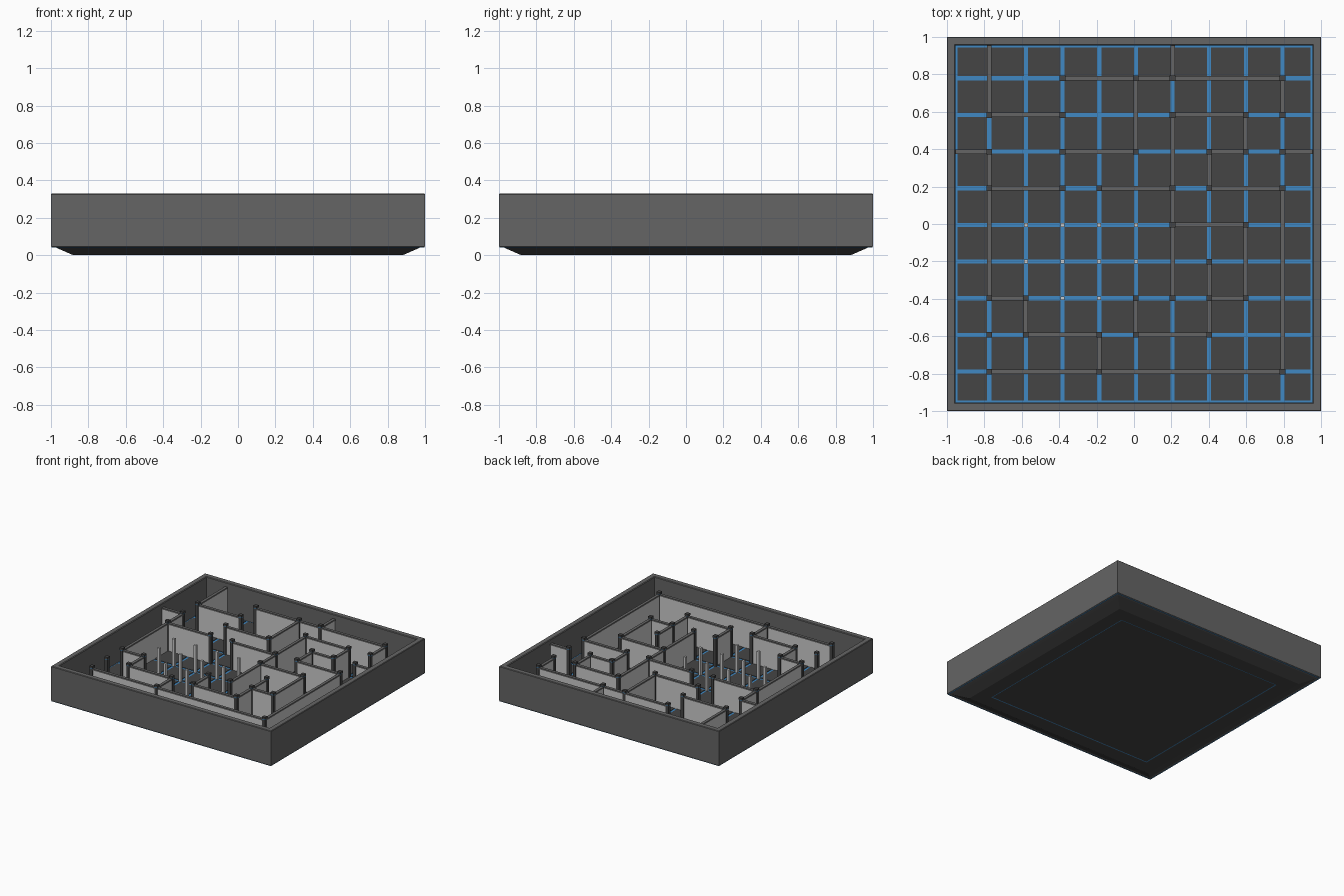
import bpy, bmesh

if "Cube" in bpy.data.objects:
    bpy.data.objects.remove(bpy.data.objects["Cube"])

def material(name, col):
    m = bpy.data.materials.new(name)
    m.diffuse_color = (*col, 1)
    m.use_nodes = True
    m.node_tree.nodes["Principled BSDF"].inputs["Base Color"].default_value = m.diffuse_color
    return m

DARK = material("dark_grey", (0.06, 0.06, 0.06))
MID = material("mid_grey", (0.13, 0.13, 0.13))
BLUE = material("blue", (0.05, 0.25, 0.55))

def finish(name, bm, mat=None):
    bmesh.ops.recalc_face_normals(bm, faces=bm.faces)
    me = bpy.data.meshes.new(name)
    bm.to_mesh(me)
    bm.free()
    ob = bpy.data.objects.new(name, me)
    bpy.context.collection.objects.link(ob)
    if mat:
        me.materials.append(mat)
    return ob

def boxes(name, items, mat=None):
    """items: (x0, x1, y0, y1, z0, z1)"""
    bm = bmesh.new()
    for x0, x1, y0, y1, z0, z1 in items:
        vs = bmesh.ops.create_cube(bm, size=1)["verts"]
        for v in vs:
            v.co = ((x0 + x1) / 2 + v.co.x * (x1 - x0),
                    (y0 + y1) / 2 + v.co.y * (y1 - y0),
                    (z0 + z1) / 2 + v.co.z * (z1 - z0))
    return finish(name, bm, mat)

def square_loft(name, profile, mat=None, cap=False, closed=False):
    """Sweeps (half width, z) points around a square."""
    bm = bmesh.new()
    rings = [[bm.verts.new((sx * h, sy * h, z)) for sx, sy in
              ((-1, -1), (1, -1), (1, 1), (-1, 1))] for h, z in profile]
    pairs = list(zip(rings, rings[1:]))
    if closed:
        pairs.append((rings[-1], rings[0]))
    for a, b in pairs:
        for k in range(4):
            n = (k + 1) % 4
            bm.faces.new((a[k], a[n], b[n], b[k]))
    if cap:
        bm.faces.new(rings[0])
        bm.faces.new(rings[-1])
    return finish(name, bm, mat)

# Tray: chamfered base, outer wall, trim lines
IN, FLOOR, WALL, POST = 0.955, 0.068, 0.295, 0.315
square_loft("base", [(0.76, 0.002), (0.765, 0), (0.88, 0), (0.96, 0.035),
                     (0.975, 0.042), (0.975, 0.06)], DARK, cap=True)
square_loft("base_inlay", [(0.755, 0.0015), (0.762, 0.0005)], BLUE)
square_loft("outer_wall", [(0.96, 0.042), (0.995, 0.042), (1, 0.047), (1, 0.326),
                           (0.996, 0.33), (0.96, 0.33), (IN, 0.325), (IN, 0.042)],
            MID, closed=True)
square_loft("lower_trim", [(0.99, 0.0405), (0.996, 0.0405), (0.996, 0.043),
                           (0.99, 0.043)], BLUE, closed=True)

# Floor: blue sheet under a ten by ten set of tiles
X = [-IN] + [0.01 + 0.196 * i for i in range(-4, 5)] + [IN]
Y = [IN] + [-0.005 - 0.196 * j for j in range(-4, 5)] + [-IN]
boxes("floor_glow", [(-IN, IN, -IN, IN, 0.055, FLOOR - 0.004)], BLUE)
G = 0.011
boxes("floor_tiles", [(X[i] + G, X[i + 1] - G, Y[j + 1] + G, Y[j] - G, 0.056, FLOOR)
                      for i in range(10) for j in range(10)], DARK)

# Maze walls: (grid line, start, end), line 0 and 10 are the outer wall
vertical = [(1, 0, 2), (1, 3, 7), (2, 7, 8), (4, 8, 9), (5, 1, 3), (5, 7, 8),
            (6, 0, 1), (6, 2, 4), (6, 4, 7), (7, 3, 4), (7, 6, 8), (8, 2, 3),
            (8, 5, 7), (9, 1, 2), (9, 4, 9)]
horizontal = [(1, 3, 9), (2, 1, 3), (2, 6, 8), (3, 0, 1), (3, 3, 5), (3, 7, 8),
              (3, 9, 10), (4, 1, 3), (4, 4, 6), (4, 7, 9), (5, 6, 8), (7, 1, 2),
              (7, 7, 8), (8, 2, 4), (8, 5, 7), (9, 1, 9)]

def run(w, z0, z1):
    return ([(X[c] - w, X[c] + w, Y[b], Y[a], z0, z1) for c, a, b in vertical] +
            [(X[a], X[b], Y[r] - w, Y[r] + w, z0, z1) for r, a, b in horizontal])

boxes("maze_walls", run(0.009, 0.06, WALL - 0.01))
boxes("wall_rails", run(0.012, WALL - 0.012, WALL), MID)

# Dark posts where walls end or turn, plus one free post
nodes = {(c, j) for c, a, b in vertical for j in (a, b)}
nodes |= {(i, r) for r, a, b in horizontal for i in (a, b)}
nodes |= {(1, 8), (3, 4), (5, 1)}
nodes = sorted(n for n in nodes if 0 < n[0] < 10 and 0 < n[1] < 10)

def posts(pts, w, z0, z1):
    return [(X[i] - w, X[i] + w, Y[j] - w, Y[j] + w, z0, z1) for i, j in pts]

boxes("posts", posts(nodes, 0.013, 0.06, POST - 0.02), DARK)
boxes("post_bands", posts(nodes, 0.0135, POST - 0.022, POST - 0.016), BLUE)
boxes("post_caps", posts(nodes, 0.015, POST - 0.017, POST), DARK)

# Light free-standing posts in the open area
free = [(i, j) for j in (5, 6) for i in (2, 3, 4, 5)] + [(3, 7), (4, 7)]
boxes("free_posts", posts(free, 0.0105, 0.06, 0.29))
